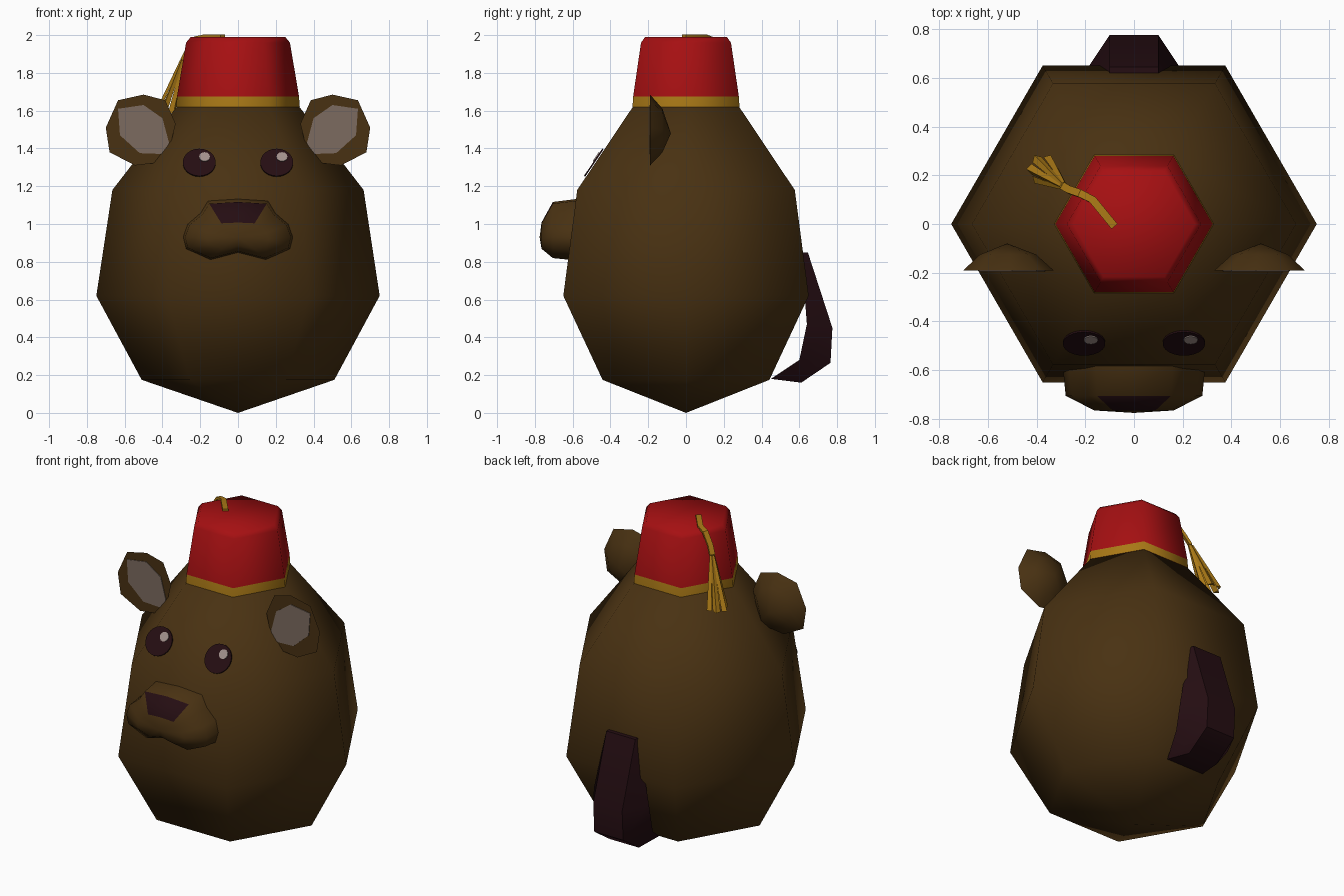
import bpy, bmesh, math
from mathutils import Vector, Matrix

cube = bpy.data.objects.get("Cube")
if cube:
    bpy.data.objects.remove(cube)


def material(name, r, g, b):
    m = bpy.data.materials.new(name)
    m.use_nodes = True
    m.diffuse_color = (r, g, b, 1)
    bsdf = next(n for n in m.node_tree.nodes if n.type == 'BSDF_PRINCIPLED')
    bsdf.inputs["Base Color"].default_value = (r, g, b, 1)
    return m


FUR = material("brown fur", 0.066, 0.031, 0.006)
DARK = material("dark plum", 0.018, 0.004, 0.006)
RED = material("red felt", 0.38, 0.005, 0.006)
GOLD = material("gold trim", 0.40, 0.19, 0.008)
PINK = material("inner ear", 0.20, 0.145, 0.115)
SHINE = material("eye shine", 0.36, 0.28, 0.26)


def loft(name, rings, mats, angle=80, rule=None, caps=True):
    """Skin a list of closed rings; single-point rings become tips."""
    bm = bmesh.new()
    rows = [[bm.verts.new(p) for p in ring] for ring in rings]
    for i, (a, b) in enumerate(zip(rows, rows[1:])):
        n = max(len(a), len(b))
        for j in range(n):
            k = (j + 1) % n
            corners = [a[j % len(a)], a[k % len(a)], b[k % len(b)], b[j % len(b)]]
            face = bm.faces.new(list(dict.fromkeys(corners)))
            face.material_index = rule(i, j) if rule else 0
    for row in (rows[0], rows[-1]):
        if caps and len(row) > 2:
            bm.faces.new(row)
    bmesh.ops.recalc_face_normals(bm, faces=bm.faces)
    me = bpy.data.meshes.new(name)
    bm.to_mesh(me)
    bm.free()
    for m in mats:
        me.materials.append(m)
    me.polygons.foreach_set("use_smooth", [True] * len(me.polygons))
    me.set_sharp_from_angle(angle=math.radians(angle))
    ob = bpy.data.objects.new(name, me)
    bpy.context.scene.collection.objects.link(ob)
    return ob


def hexagon(r, z):
    if r == 0:
        return [(0, 0, z)]
    return [(r * math.cos(i * math.pi / 3), r * math.sin(i * math.pi / 3), z) for i in range(6)]


# Body and hat
loft("body", [hexagon(r, z) for r, z in
              [(0, 0), (0.51, 0.175), (0.75, 0.62), (0.665, 1.18), (0.325, 1.62)]], [FUR])
loft("hat", [hexagon(r, z) for r, z in
             [(0.327, 1.62), (0.323, 1.675), (0.275, 1.96), (0.25, 1.99)]],
     [RED, GOLD], 62, lambda i, j: 1 if i == 0 else 0)

# Muzzle, with the nose on its upper front slope
half = [(0, 0.845), (0.15, 0.805), (0.28, 0.865), (0.295, 0.93),
        (0.27, 1.0), (0.2, 1.06), (0.16, 1.125), (0, 1.135)]
outline = half + [(-x, z) for x, z in half[-2:0:-1]]


def muzzle_ring(y, sx, sz, mid):
    return [(x * sx, y, mid + (z - 0.95) * sz) for x, z in outline]


loft("muzzle", [muzzle_ring(-0.56, 1, 1, 0.95), muzzle_ring(-0.705, 0.95, 0.9, 0.95),
                muzzle_ring(-0.765, 0.55, 0.42, 0.93), [(0, -0.775, 0.93)]],
     [FUR, DARK], 80, lambda i, j: 1 if i == 1 and j in (6, 7) else 0)

# Ears: flat front, domed back, inset inner panel
ear = [(0.70, 1.51), (0.635, 1.655), (0.50, 1.685), (0.385, 1.655),
       (0.33, 1.53), (0.38, 1.33), (0.545, 1.31), (0.68, 1.38)]
inner = [(0.635, 1.61), (0.50, 1.63), (0.40, 1.56), (0.365, 1.43),
         (0.385, 1.37), (0.52, 1.375), (0.625, 1.47)]


def ear_ring(y, s, side):
    return [(side * (0.52 + (x - 0.52) * s), y, 1.49 + (z - 1.49) * s) for x, z in ear]


for side, label in ((1, "left"), (-1, "right")):
    loft(label + "_ear", [ear_ring(-0.19, 1, side), ear_ring(-0.125, 0.62, side),
                          [(side * 0.52, -0.08, 1.48)]], [FUR], 70)
    loft(label + "_inner_ear", [[(side * x, y, z) for x, z in inner]
                                for y in (-0.186, -0.194)], [PINK], 30)

# Eyes: thin discs lying on the sloped brow
slope = Vector((0, 0.296, 0.44)).normalized()
normal = Vector((0, -slope.z, slope.y))


def disc(name, x, z, r, lift, mat, n):
    centre = Vector((x, -0.576 + (z - 1.18) * 0.296 / 0.44, z)) + normal * lift
    rings = []
    for h in (-0.004, 0.004):
        rings.append([centre + normal * h + Vector((r * math.cos(t), 0, 0)) + slope * r * math.sin(t)
                      for t in (math.tau * i / n for i in range(n))])
    loft(name, rings, [mat], 30)


for side, label in ((1, "left"), (-1, "right")):
    disc(label + "_eye", side * 0.205, 1.32, 0.087, 0.008, DARK, 24)
    disc(label + "_eye_shine", side * 0.205 + 0.028, 1.347, 0.029, 0.013, SHINE, 12)

# Tail: chamfered wedge hugging the back
tail = []
for z, y_out, w_out, z_in, y_in, w_in in [
        (0.85, 0.645, 0.10, 0.85, 0.61, 0.10), (0.45, 0.775, 0.10, 0.47, 0.64, 0.19),
        (0.265, 0.765, 0.10, 0.28, 0.60, 0.19), (0.16, 0.61, 0.10, 0.18, 0.45, 0.13)]:
    tail.append([(-w_in, y_in, z_in), (-w_out, y_out, z), (w_out, y_out, z), (w_in, y_in, z_in)])
loft("tail", tail, [DARK], 50)

# Tassel: cord draped over the hat rim, then flaring strands
path = [Vector(p) for p in [(-0.08, -0.01, 1.995), (-0.17, 0.10, 1.995),
                            (-0.22, 0.125, 1.985), (-0.265, 0.14, 1.92), (-0.29, 0.155, 1.87)]]
across = Vector((0.5, 0.866, 0))
cord = []
for i, p in enumerate(path):
    along = (path[min(i + 1, len(path) - 1)] - path[max(i - 1, 0)]).normalized()
    wide = (across - along * across.dot(along)).normalized() if i > 1 else Vector((0.77, 0.64, 0))
    up = along.cross(wide).normalized() * 0.008
    wide = wide * 0.016
    cord.append([p + wide + up, p - wide + up, p - wide - up, p + wide - up])
loft("tassel_cord", cord, [GOLD], 40)

knot = path[-1]
middle = Vector((-0.375, 0.225, 1.585))
for i in range(6):
    t = math.tau * i / 6
    out = Vector((math.cos(t), math.sin(t), 0))
    turn = Matrix.Rotation(math.pi / 2, 3, 'Z') @ out
    rings = []
    for c, s in ((knot + out * 0.008, 0.008), (middle + out * 0.045, 0.022)):
        rings.append([c + out * s, c + turn * s, c - turn * s])
    loft("tassel_strand", rings, [GOLD], 30)
